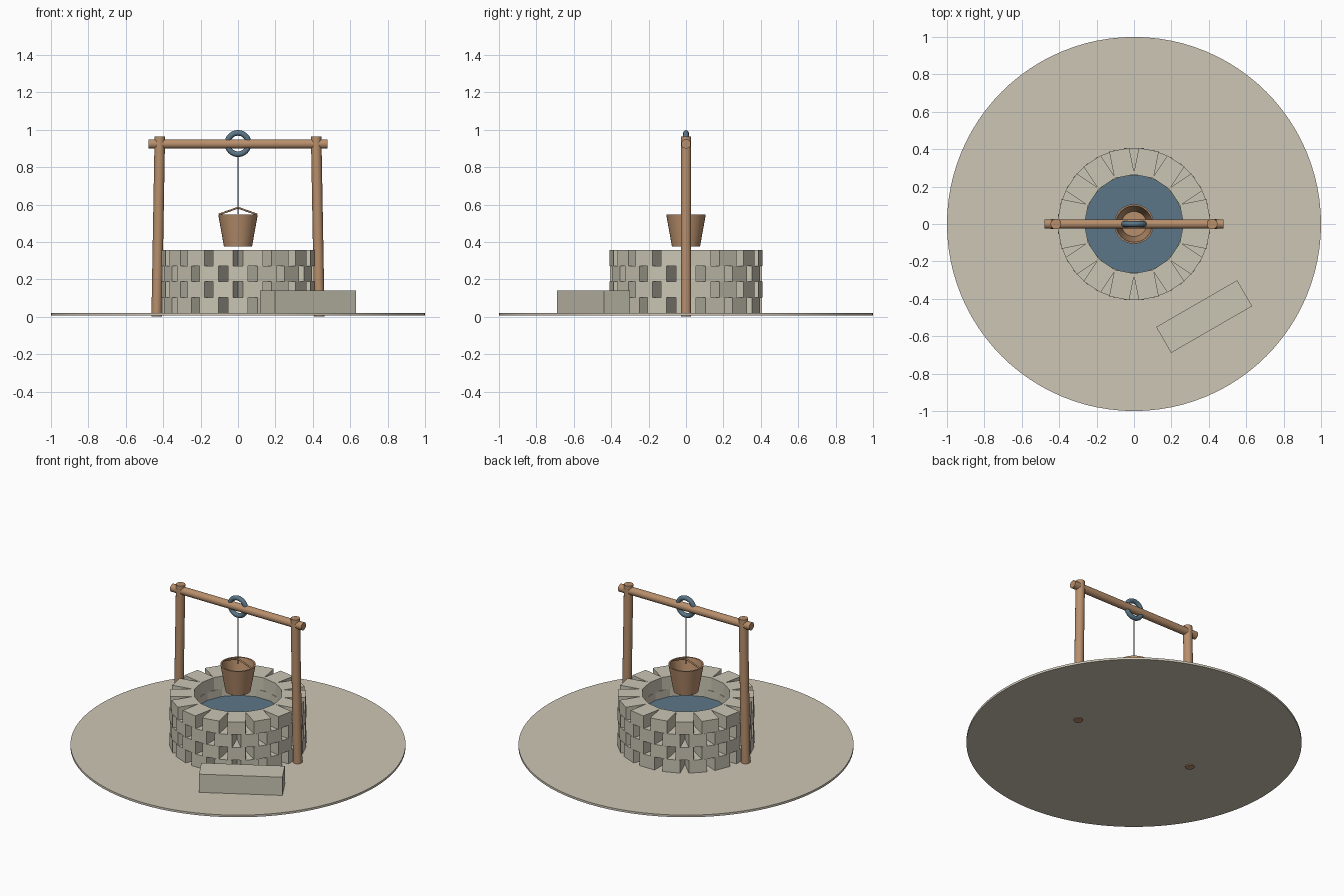
import bpy, math
from mathutils import Vector

if "Cube" in bpy.data.objects:
    bpy.data.objects.remove(bpy.data.objects["Cube"])


def srgb(r, g, b):
    f = lambda c: c / 12.92 if c <= 0.04045 else ((c + 0.055) / 1.055) ** 2.4
    return (f(r / 255), f(g / 255), f(b / 255), 1)


def material(name, *rgb):
    m = bpy.data.materials.new(name)
    m.diffuse_color = srgb(*rgb)
    m.use_nodes = True
    m.node_tree.nodes["Principled BSDF"].inputs["Base Color"].default_value = m.diffuse_color
    return m


EARTH = material("pale_earth", 206, 198, 182)
STONE = material("grey_stone", 202, 197, 180)
WOOD = material("brown_wood", 184, 143, 108)
STEEL = material("blue_steel", 92, 118, 135)
WATER = material("blue_water", 92, 118, 135)
ROPE = material("dark_rope", 84, 82, 80)


def finish(name, mat, smooth=True):
    o = bpy.context.object
    o.name = name
    o.data.materials.append(mat)
    if smooth:
        bpy.ops.object.shade_smooth_by_angle(angle=math.radians(40))
    return o


def rod(name, a, b, r, mat, sides=24):
    a, b = Vector(a), Vector(b)
    d = b - a
    bpy.ops.mesh.primitive_cylinder_add(
        vertices=sides, radius=r, depth=d.length, location=(a + b) / 2,
        rotation=d.to_track_quat('Z', 'Y').to_euler())
    return finish(name, mat)


def box(name, loc, size, angle, mat):
    bpy.ops.mesh.primitive_cube_add(size=1, location=loc, rotation=(0, 0, angle))
    bpy.context.object.scale = size
    return finish(name, mat, False)


# Ground disc and water
rod("ground", (0, 0, 0.006), (0, 0, 0.02), 1.0, EARTH, 96)
rod("water", (0, 0, 0.19), (0, 0, 0.22), 0.266, WATER, 48)

# Wall: four staggered courses of sixteen radial blocks
COUNT, ROW_H, INNER, OUTER, WIDTH = 16, 0.084, 0.26, 0.405, 0.109
step = math.tau / COUNT
for row in range(4):
    for i in range(COUNT):
        a = (i + 0.5 * (row % 2)) * step
        mid = (INNER + OUTER) / 2
        box(f"wall_stone_{row + 1}_{i + 1}",
            (mid * math.cos(a), mid * math.sin(a), 0.02 + ROW_H * (row + 0.5)),
            (OUTER - INNER, WIDTH, ROW_H), a, STONE)

# Stone step beside the well
box("stone_step", (0.375, -0.495, 0.08), (0.5, 0.16, 0.12), math.radians(30), STONE)

# Leaning posts and crossbeam
for side, s in (("left", -1), ("right", 1)):
    rod(f"{side}_post", (s * 0.435, 0, 0.001), (s * 0.418, 0, 0.963), 0.028, WOOD)
rod("crossbeam", (-0.478, 0, 0.924), (0.478, 0, 0.924), 0.025, WOOD)

# Pulley ring and rope
bpy.ops.mesh.primitive_torus_add(
    location=(0, 0, 0.926), rotation=(math.pi / 2, 0, 0), major_segments=32,
    minor_segments=12, major_radius=0.057, minor_radius=0.015)
finish("pulley_ring", STEEL)
rod("rope", (0, 0, 0.55), (0, 0, 0.87), 0.004, ROPE, 10)

# Bucket: open tapered shell with a two-part handle
profile = [(0, 0.375), (0.075, 0.375), (0.106, 0.548), (0.097, 0.548), (0.067, 0.384), (0, 0.384)]
SIDES = 32
verts = [(r * math.cos(k * math.tau / SIDES), r * math.sin(k * math.tau / SIDES), z)
         for r, z in profile[1:5] for k in range(SIDES)]
faces = [(j * SIDES + k, j * SIDES + (k + 1) % SIDES,
          (j + 1) * SIDES + (k + 1) % SIDES, (j + 1) * SIDES + k)
         for j in range(3) for k in range(SIDES)]
faces += [tuple(reversed(range(SIDES))), tuple(range(3 * SIDES, 4 * SIDES))]
mesh = bpy.data.meshes.new("bucket")
mesh.from_pydata(verts, [], faces)
bucket = bpy.data.objects.new("bucket", mesh)
bpy.context.collection.objects.link(bucket)
bpy.ops.object.select_all(action='DESELECT')
bpy.context.view_layer.objects.active = bucket
bucket.select_set(True)
finish("bucket", WOOD)
for side, s in (("left", -1), ("right", 1)):
    rod(f"{side}_handle", (s * 0.102, 0, 0.547), (0, 0, 0.583), 0.005, WOOD, 10)
